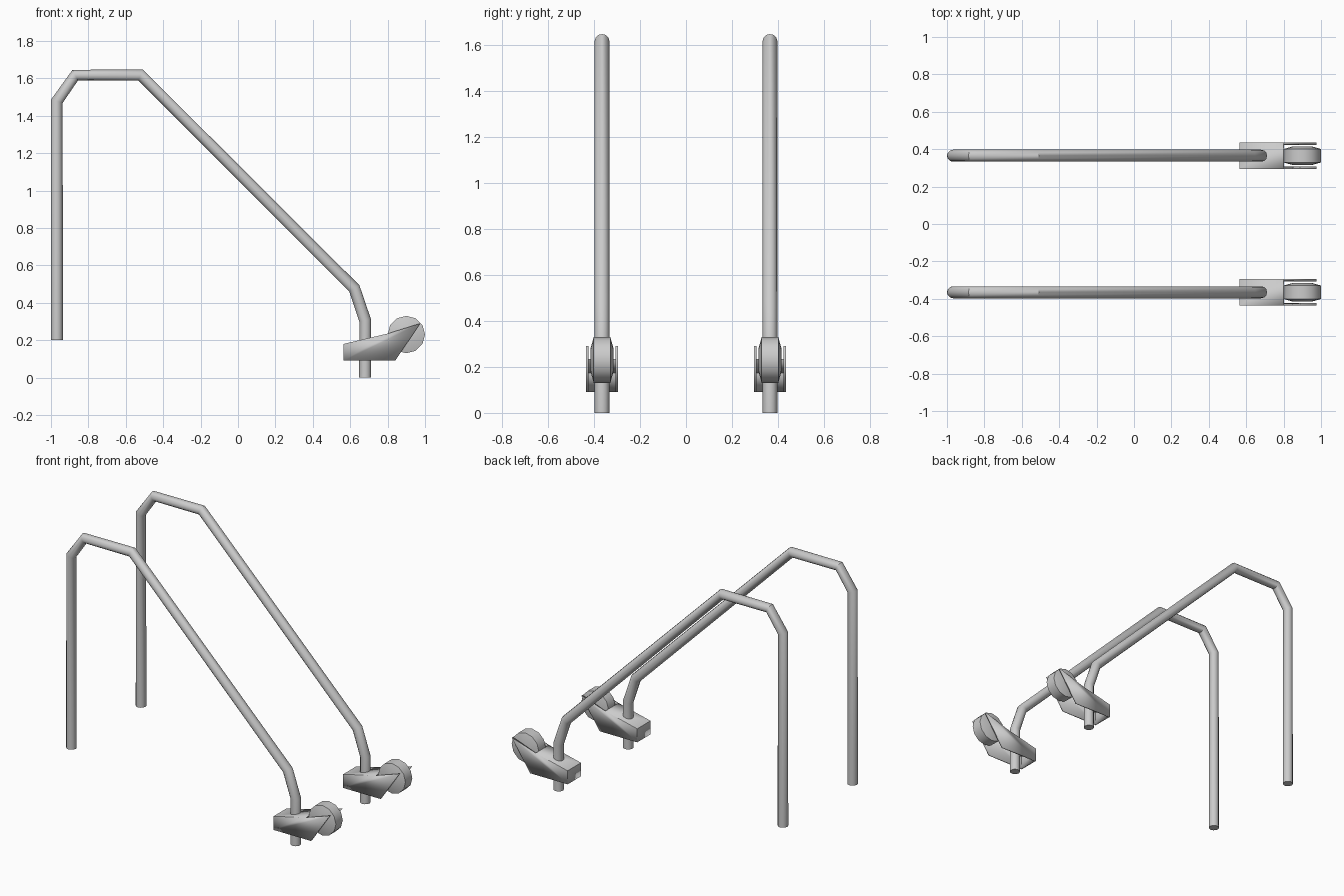
import bpy, bmesh, math

if "Cube" in bpy.data.objects:
    bpy.data.objects.remove(bpy.data.objects["Cube"])

RAIL_Y = 0.365


def finish(obj, angle=40):
    bpy.ops.object.select_all(action='DESELECT')
    obj.select_set(True)
    bpy.context.view_layer.objects.active = obj
    if obj.type == 'CURVE':
        bpy.ops.object.convert(target='MESH')
        obj = bpy.context.view_layer.objects.active
    bpy.ops.object.shade_smooth_by_angle(angle=math.radians(angle))
    return obj


def mesh_object(name, bm):
    bmesh.ops.recalc_face_normals(bm, faces=bm.faces)
    mesh = bpy.data.meshes.new(name)
    bm.to_mesh(mesh)
    bm.free()
    obj = bpy.data.objects.new(name, mesh)
    bpy.context.collection.objects.link(obj)
    return obj


# Bent handrail tube
def handrail(name, y):
    path = [(-0.968, 0.2), (-0.968, 1.478), (-0.87, 1.617), (-0.521, 1.617),
            (0.622, 0.476), (0.68, 0.305), (0.68, 0.0)]
    curve = bpy.data.curves.new(name, 'CURVE')
    curve.dimensions = '3D'
    curve.bevel_depth = 0.032
    curve.bevel_resolution = 4
    curve.use_fill_caps = True
    spline = curve.splines.new('POLY')
    spline.points.add(len(path) - 1)
    for point, (x, z) in zip(spline.points, path):
        point.co = (x, y, z, 1)
    obj = bpy.data.objects.new(name, curve)
    bpy.context.collection.objects.link(obj)
    finish(obj, 35)


# Wheel bracket: thin channel, open below and at the wheel end
def bracket(name, y):
    profile = [(0.84, 0.09), (0.565, 0.09), (0.565, 0.18),
               (0.80, 0.235), (0.975, 0.29)]
    bm = bmesh.new()
    sides = []
    for dy in (-0.07, 0.07):
        verts = [bm.verts.new((x, y + dy, z)) for x, z in profile]
        bm.faces.new(verts)
        sides.append(verts)
    a, b = sides
    for i in (1, 2):  # end wall, top web
        bm.faces.new((a[i], a[i + 1], b[i + 1], b[i]))
    obj = mesh_object(name, bm)
    wall = obj.modifiers.new("wall", 'SOLIDIFY')
    wall.thickness = 0.012
    wall.offset = -1
    finish(obj, 30)


# Wheel with slightly domed sides
def wheel(name, y):
    section = [(0.05, -0.05), (0.1, -0.036), (0.1, 0.036), (0.05, 0.05)]
    n = 12
    bm = bmesh.new()
    rings = [[bm.verts.new((0.9 + r * math.cos(2 * math.pi * i / n), y + dy,
                            0.23 + r * math.sin(2 * math.pi * i / n)))
              for i in range(n)] for r, dy in section]
    for p, q in zip(rings, rings[1:]):
        for i in range(n):
            j = (i + 1) % n
            bm.faces.new((p[i], p[j], q[j], q[i]))
    bm.faces.new(rings[0])
    bm.faces.new(rings[-1])
    finish(mesh_object(name, bm), 40)


# Matching pair of rails
for side, y in (("front", -RAIL_Y), ("back", RAIL_Y)):
    handrail(side + "_handrail", y)
    bracket(side + "_wheel_bracket", y)
    wheel(side + "_wheel", y)
